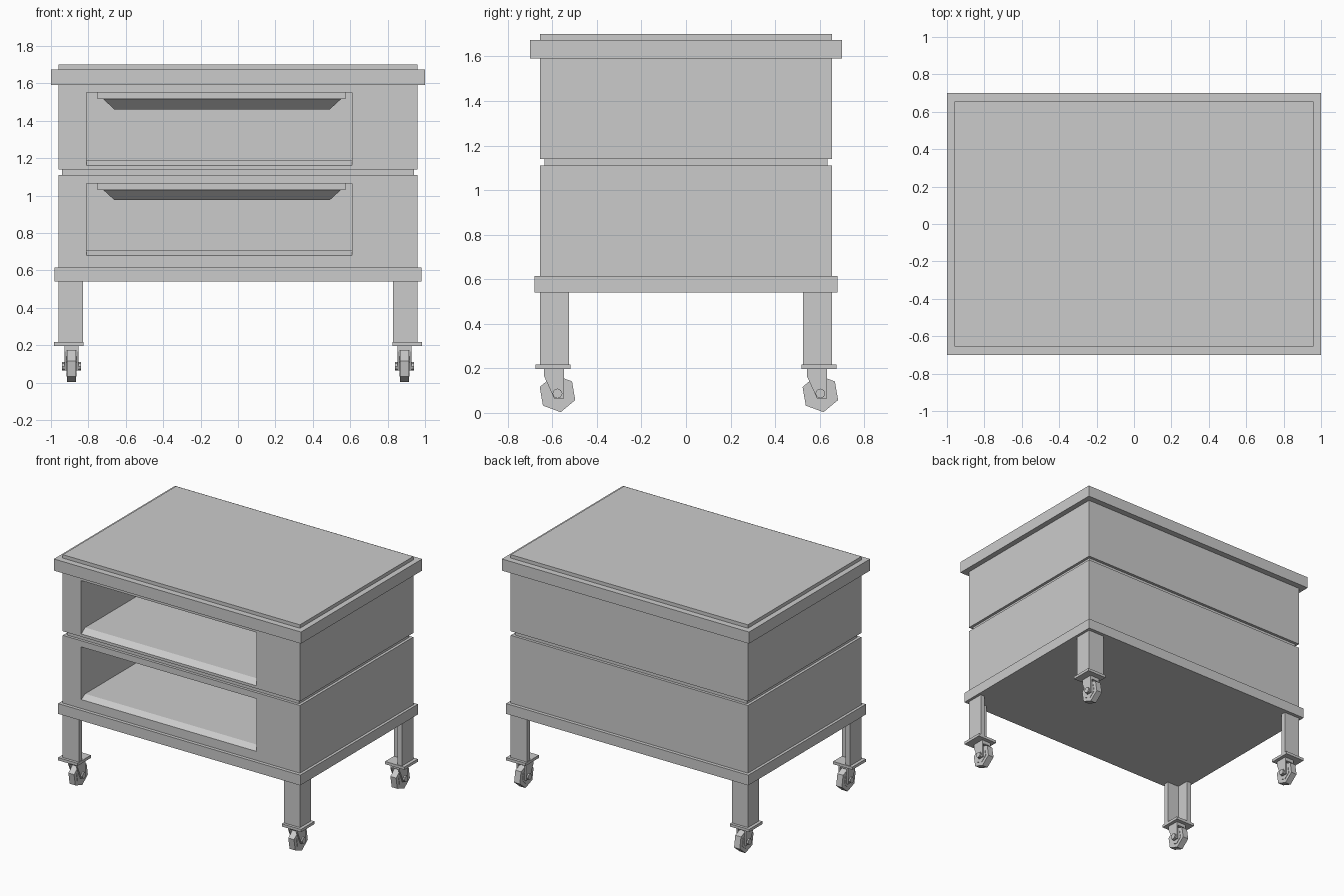
import bpy, bmesh, math
from mathutils import Matrix

cube = bpy.data.objects.get("Cube")
if cube:
    bpy.data.objects.remove(cube, do_unlink=True)

steel = bpy.data.materials.new("brushed grey")
steel.use_nodes = True
steel.diffuse_color = (0.6, 0.6, 0.6, 1)
steel.node_tree.nodes["Principled BSDF"].inputs["Base Color"].default_value = (0.6, 0.6, 0.6, 1)


def finish(name, bm):
    bmesh.ops.recalc_face_normals(bm, faces=bm.faces)
    mesh = bpy.data.meshes.new(name)
    bm.to_mesh(mesh)
    bm.free()
    mesh.materials.append(steel)
    ob = bpy.data.objects.new(name, mesh)
    bpy.context.collection.objects.link(ob)
    return ob


def box(name, x0, x1, y0, y1, z0, z1):
    bm = bmesh.new()
    size = Matrix.Diagonal((x1 - x0, y1 - y0, z1 - z0, 1))
    mid = Matrix.Translation(((x0 + x1) / 2, (y0 + y1) / 2, (z0 + z1) / 2))
    bmesh.ops.create_cube(bm, size=1, matrix=mid @ size)
    return finish(name, bm)


def slab(name, hx, hy, z0, z1):
    return box(name, -hx, hx, -hy, hy, z0, z1)


def extrude(name, points, shift):
    """Closed outline pushed along a vector."""
    bm = bmesh.new()
    face = bm.faces.new([bm.verts.new(p) for p in points])
    out = bmesh.ops.extrude_face_region(bm, geom=[face])
    verts = [v for v in out["geom"] if isinstance(v, bmesh.types.BMVert)]
    bmesh.ops.translate(bm, verts=verts, vec=shift)
    return finish(name, bm)


def disc(name, x, y, z, radius, width, sides, turn=0):
    points = []
    for i in range(sides):
        a = turn + i * math.tau / sides
        points.append((x - width / 2, y + radius * math.sin(a), z - radius * math.cos(a)))
    return extrude(name, points, (width, 0, 0))


# Cabinet shell: lid, trim slabs and the recessed neck between decks
slab("top_panel", 0.96, 0.655, 1.67, 1.70)
slab("top_rim", 1.0, 0.70, 1.59, 1.675)
slab("deck_neck", 0.94, 0.635, 1.10, 1.15)
slab("base_rim", 0.98, 0.68, 0.54, 0.615)


def deck(name, z0, z1, sill, head, lip):
    """Deck with a deep opening, sloped sill and a tapered ceiling hood."""
    body = slab(name + "_deck", 0.96, 0.655, z0, z1)
    depth = 0.045
    profile = [(-0.655 - depth, sill - lip), (-0.655 + depth, sill + lip), (0.55, sill + lip),
               (0.55, head), (-0.655 - depth, head)]
    cutter = extrude(name + "_cutter", [(-0.81, y, z) for y, z in profile], (1.42, 0, 0))
    cutter.hide_render = True
    mod = body.modifiers.new("opening", 'BOOLEAN')
    mod.object = cutter
    mod.solver = 'EXACT'
    bpy.context.view_layer.objects.active = body
    bpy.ops.object.modifier_apply(modifier=mod.name)
    bpy.data.objects.remove(cutter, do_unlink=True)

    box(name + "_hood_plate", -0.75, 0.575, -0.53, 0.5, head - 0.035, head + 0.005)
    hood = box(name + "_hood", -0.72, 0.55, -0.50, 0.47, head - 0.09, head - 0.035)
    for v in hood.data.vertices:
        if v.co.z < head - 0.06:
            v.co.x -= math.copysign(0.06, v.co.x)
            v.co.y -= math.copysign(0.06, v.co.y)


deck("upper", 1.14, 1.59, 1.16, 1.55, 0.03)
deck("lower", 0.615, 1.11, 0.68, 1.065, 0.025)

# Angle-section legs and swivel casters at each corner
for sx, side in ((1, "left"), (-1, "right")):
    for sy, end in ((1, "back"), (-1, "front")):
        tag = end + "_" + side + "_"
        w, t = 0.13, 0.035
        angle = [(0, 0), (w, 0), (w, t), (t, t), (t, w), (0, w)]
        extrude(tag + "leg", [(sx * (0.96 - a), sy * (0.655 - b), 0.215) for a, b in angle],
                (0, 0, 0.33))
        cx, cy = sx * 0.895, sy * 0.59
        px, py = sx * 0.905, sy * 0.597
        box(tag + "foot_plate", px - 0.078, px + 0.078, py - 0.078, py + 0.078, 0.197, 0.217)

        # Caster fork, wheel, hub and axle
        wy, wz = cy + 0.013, 0.087
        fy = wy - 0.015
        wx = sx * 0.89
        box(tag + "fork_top", wx - 0.037, wx + 0.037, fy - 0.045, fy + 0.045, 0.172, 0.2)
        cheek = [(-0.045, 0.2), (0.045, 0.2), (0.045, 0.065), (0, 0.065), (-0.045, 0.165)]
        for k in (-1, 1):
            extrude(tag + "fork_cheek", [(wx + k * 0.027, fy + y, z) for y, z in cheek],
                    (k * 0.011, 0, 0))
        disc(tag + "wheel", wx, wy, wz, 0.085, 0.046, 6, 0.17)
        disc(tag + "hub", wx, wy, wz, 0.055, 0.052, 6, 0.17)
        disc(tag + "axle", wx, wy, wz, 0.022, 0.1, 8)
